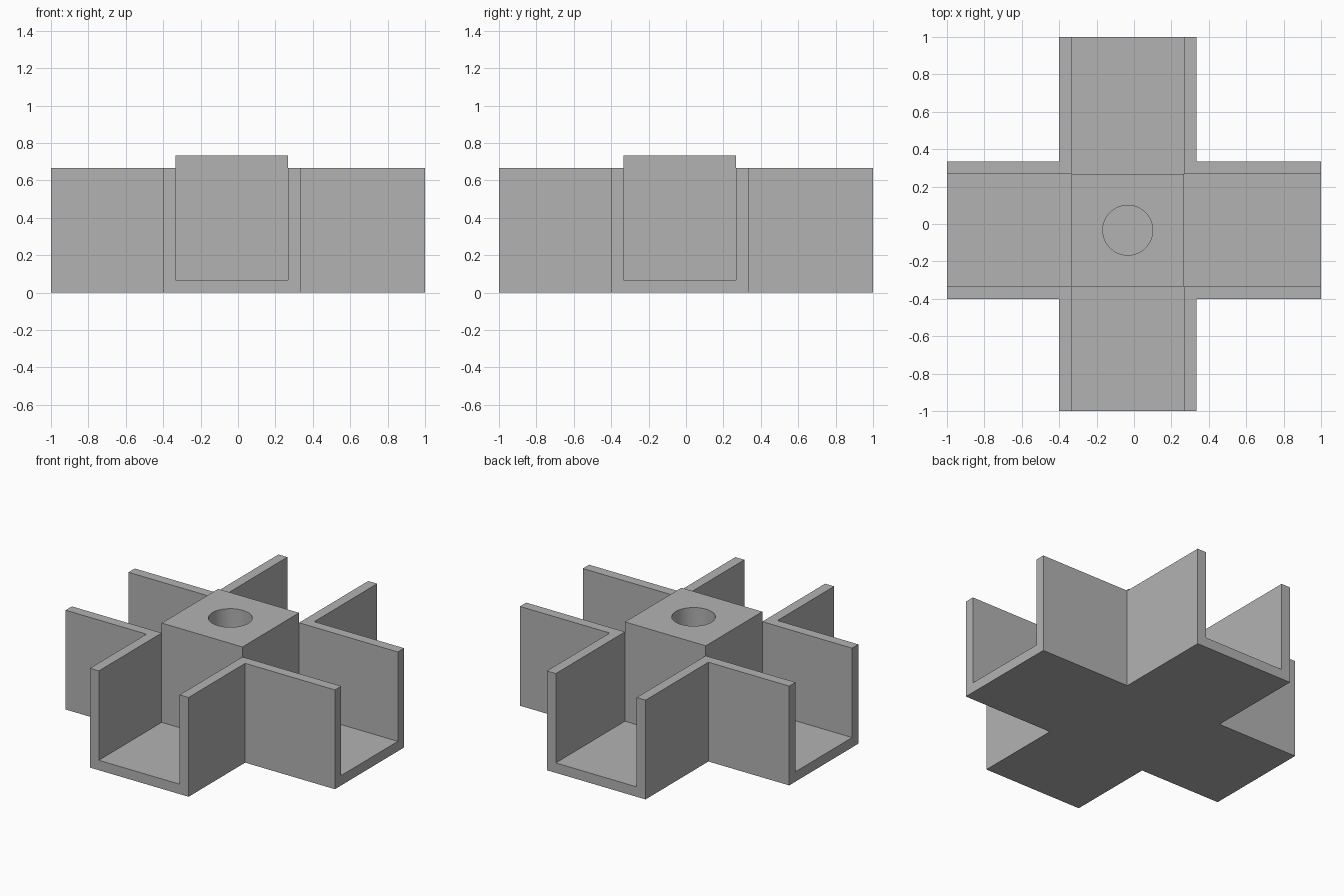
import bpy
import bmesh
import math

cube = bpy.data.objects.get("Cube")
if cube:
    bpy.data.objects.remove(cube, do_unlink=True)

# Main dimensions
MID = -1 / 30            # centre of the cross in x and y
WALL = 1 / 15            # wall and floor thickness
INNER = 0.3              # half width of a channel inside
OUTER = INNER + WALL     # half width of a channel outside
WALL_TOP = 2 / 3
HUB_TOP = WALL_TOP + WALL
HOLE_RADIUS = 2 / 15

grey = bpy.data.materials.new("plain_grey")
grey.use_nodes = True
colour = (0.45, 0.45, 0.45, 1)
grey.diffuse_color = colour
grey.node_tree.nodes["Principled BSDF"].inputs["Base Color"].default_value = colour


def prism(name, outline, bottom, top):
    """Extrude a flat outline upwards into a solid."""
    bm = bmesh.new()
    face = bm.faces.new([bm.verts.new((x, y, bottom)) for x, y in outline])
    grown = bmesh.ops.extrude_face_region(bm, geom=[face], use_keep_orig=True)
    verts = [v for v in grown["geom"] if isinstance(v, bmesh.types.BMVert)]
    bmesh.ops.translate(bm, verts=verts, vec=(0, 0, top - bottom))
    bmesh.ops.recalc_face_normals(bm, faces=bm.faces)
    mesh = bpy.data.meshes.new(name)
    bm.to_mesh(mesh)
    bm.free()
    mesh.materials.append(grey)
    obj = bpy.data.objects.new(name, mesh)
    bpy.context.collection.objects.link(obj)
    return obj


# Cross-shaped floor
lo, hi = MID - OUTER, MID + OUTER
prism("floor", [(lo, -1), (hi, -1), (hi, lo), (1, lo), (1, hi), (hi, hi),
                (hi, 1), (lo, 1), (lo, hi), (-1, hi), (-1, lo), (lo, lo)], 0, WALL)

# L-shaped corner walls between neighbouring arms
for side, sx in (("left", 1), ("right", -1)):
    for end, sy in (("front", -1), ("back", 1)):
        ox, oy = MID + sx * OUTER, MID + sy * OUTER
        ix, iy = MID + sx * INNER, MID + sy * INNER
        prism(f"{end}_{side}_corner_wall",
              [(sx, oy), (ox, oy), (ox, sy), (ix, sy), (ix, iy), (sx, iy)],
              WALL, WALL_TOP)

# Central hub with a round socket down to the floor
lo, hi = MID - INNER, MID + INNER
hub = prism("hub", [(lo, lo), (hi, lo), (hi, hi), (lo, hi)], WALL, HUB_TOP)
bpy.ops.mesh.primitive_cylinder_add(vertices=64, radius=HOLE_RADIUS, depth=2,
                                    location=(MID, MID, WALL))
cutter = bpy.context.object
cutter.name = "socket_cutter"
cutter.data.materials.append(grey)

cut = hub.modifiers.new("socket", "BOOLEAN")
cut.operation = "DIFFERENCE"
cut.solver = "EXACT"
cut.object = cutter
bpy.ops.object.select_all(action="DESELECT")
hub.select_set(True)
bpy.context.view_layer.objects.active = hub
bpy.ops.object.modifier_apply(modifier=cut.name)
bpy.data.objects.remove(cutter, do_unlink=True)
bpy.ops.object.shade_smooth_by_angle(angle=math.radians(30))
